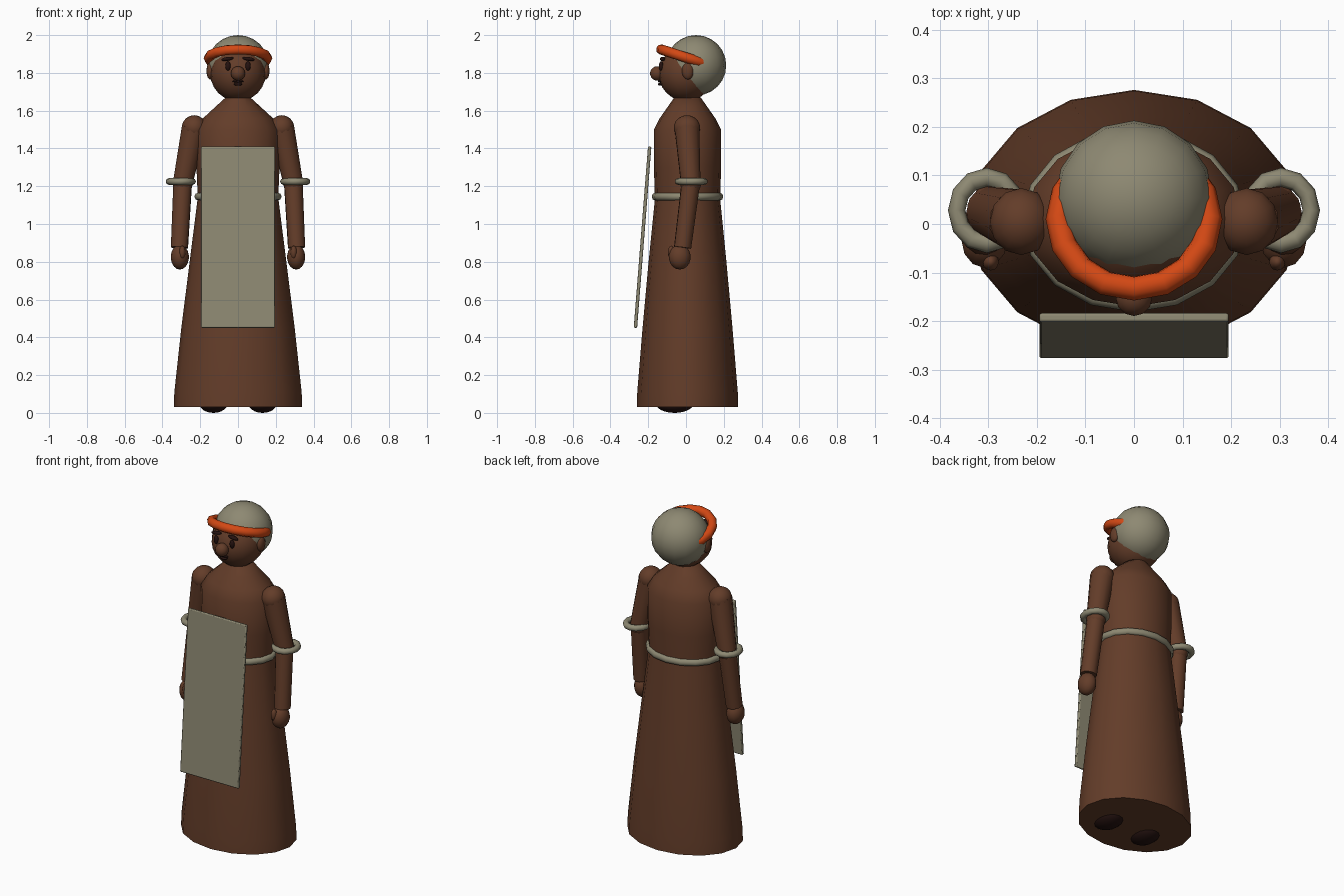
import bpy, math
from mathutils import Vector

cube = bpy.data.objects.get("Cube")
if cube:
    bpy.data.objects.remove(cube, do_unlink=True)


def material(name, rgb):
    m = bpy.data.materials.new(name)
    m.use_nodes = True
    m.diffuse_color = (*rgb, 1)
    m.node_tree.nodes["Principled BSDF"].inputs["Base Color"].default_value = (*rgb, 1)
    return m


BROWN = material("warm brown", (0.125, 0.046, 0.022))
STONE = material("stone grey", (0.27, 0.25, 0.17))
ORANGE = material("bright orange", (0.65, 0.065, 0.007))
DARK = material("dark brown", (0.018, 0.006, 0.005))


def finish(name, mat, angle=50):
    ob = bpy.context.object
    ob.name = name
    ob.data.materials.append(mat)
    bpy.ops.object.transform_apply(location=False, rotation=False, scale=True)
    bpy.ops.object.shade_smooth_by_angle(angle=math.radians(angle))
    return ob


def ball(name, mat, loc, size, rot=(0, 0, 0), segs=16):
    bpy.ops.mesh.primitive_uv_sphere_add(segments=segs, ring_count=segs * 3 // 4,
                                         location=loc, rotation=rot)
    bpy.context.object.scale = size
    return finish(name, mat)


def ring(name, mat, loc, rx, ry, minor, tilt=0, segs=16):
    # Elliptical ring with a round section
    bpy.ops.mesh.primitive_torus_add(major_radius=1, minor_radius=minor / rx,
                                     major_segments=segs, minor_segments=8,
                                     location=loc, rotation=(tilt, 0, 0))
    bpy.context.object.scale = (rx, ry, rx)
    return finish(name, mat, 80)


def limb(name, mat, a, b, r1, r2):
    # Tapered cylinder between two points
    a, b = Vector(a), Vector(b)
    d = b - a
    bpy.ops.mesh.primitive_cone_add(vertices=12, radius1=r1, radius2=r2,
                                    depth=d.length, location=(a + b) / 2)
    bpy.context.object.rotation_euler = d.to_track_quat('Z', 'Y').to_euler()
    return finish(name, mat)


def loft(name, mat, profile, sides=16, cy=0.008):
    # Closed stack of elliptical rings given as (height, half width, half depth)
    verts, faces = [], []
    for z, rx, ry in profile:
        for i in range(sides):
            t = math.tau * i / sides
            verts.append((rx * math.cos(t), cy + ry * math.sin(t), z))
    for k in range(len(profile) - 1):
        for i in range(sides):
            j = (i + 1) % sides
            faces.append((k * sides + i, k * sides + j,
                          (k + 1) * sides + j, (k + 1) * sides + i))
    faces.append(tuple(reversed(range(sides))))
    faces.append(tuple(range(len(verts) - sides, len(verts))))
    mesh = bpy.data.meshes.new(name)
    mesh.from_pydata(verts, [], faces)
    ob = bpy.data.objects.new(name, mesh)
    bpy.context.collection.objects.link(ob)
    bpy.ops.object.select_all(action='DESELECT')
    bpy.context.view_layer.objects.active = ob
    ob.select_set(True)
    return finish(name, mat)


# Robe
loft("skirt", BROWN, [(0.03, 0.34, 0.268), (0.11, 0.337, 0.266),
                      (0.45, 0.3, 0.238), (0.8, 0.256, 0.206), (1.14, 0.213, 0.172)])
loft("torso", BROWN, [(1.12, 0.212, 0.172), (1.3, 0.22, 0.178), (1.5, 0.222, 0.178),
                      (1.56, 0.185, 0.147), (1.62, 0.12, 0.105), (1.67, 0.065, 0.07)])
ring("belt", STONE, (0, 0.008, 1.145), 0.21, 0.172, 0.021)

# Front panel
bpy.ops.mesh.primitive_cube_add(size=1, location=(0, -0.23, 0.93),
                                rotation=(math.radians(-4.5), 0, 0))
bpy.context.object.scale = (0.39, 0.018, 0.962)
panel = finish("front_panel", STONE, 30)
bevel = panel.modifiers.new("soft edges", 'BEVEL')
bevel.width, bevel.segments = 0.005, 2

# Head, cap and headband
ball("head", BROWN, (0, 0, 1.797), (0.147, 0.145, 0.147))
ball("cap", STONE, (0, 0.053, 1.84), (0.163, 0.16, 0.16))
ring("headband", ORANGE, (0, 0.01, 1.878), 0.155, 0.15, 0.027, math.radians(-18))
ball("nose", BROWN, (0, -0.153, 1.797), (0.038, 0.037, 0.038), segs=12)
ball("moustache", DARK, (0, -0.137, 1.755), (0.03, 0.012, 0.007), segs=12)
ball("mouth", DARK, (0, -0.135, 1.74), (0.022, 0.014, 0.008), segs=12)

# Mirrored parts
for side, s in (("left", 1), ("right", -1)):
    ball(side + "_eye", DARK, (s * 0.053, -0.132, 1.836), (0.014, 0.012, 0.025), segs=12)
    ball(side + "_brow", DARK, (s * 0.056, -0.125, 1.874), (0.033, 0.014, 0.01),
         rot=(0, s * 0.15, 0), segs=12)
    ball(side + "_ear", BROWN, (s * 0.147, 0.01, 1.81), (0.02, 0.032, 0.045), segs=12)

    shoulder, elbow, wrist = (s * 0.232, 0.005, 1.51), (s * 0.293, 0.025, 1.215), (s * 0.31, -0.018, 0.875)
    ball(side + "_shoulder", BROWN, shoulder, (0.066, 0.07, 0.066), segs=12)
    limb(side + "_upper_arm", BROWN, shoulder, elbow, 0.067, 0.053)
    ball(side + "_elbow", BROWN, elbow, (0.053, 0.056, 0.055), segs=12)
    limb(side + "_forearm", BROWN, elbow, wrist, 0.05, 0.046)
    ring(side + "_cuff", STONE, (s * 0.303, 0.028, 1.225), 0.062, 0.068, 0.018, segs=12)
    ball(side + "_hand", BROWN, (s * 0.308, -0.033, 0.825), (0.048, 0.058, 0.066), segs=12)
    ball(side + "_thumb", BROWN, (s * 0.295, -0.078, 0.85), (0.017, 0.018, 0.035), segs=12)

    ball(side + "_shoe", DARK, (s * 0.13, -0.06, 0.05), (0.075, 0.1, 0.05))
